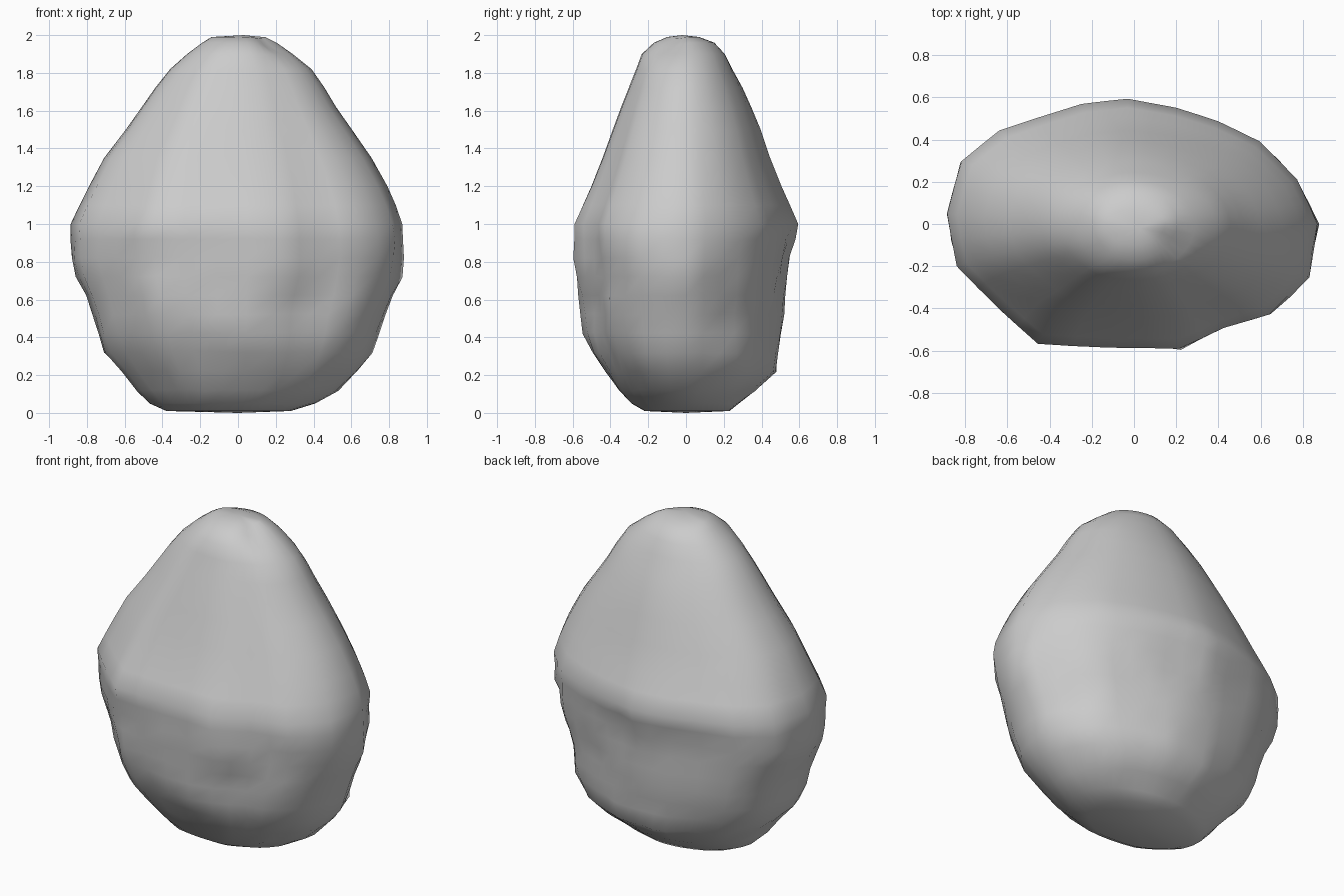
import bpy, bmesh, math, random
from mathutils import Vector

random.seed(4)

# Plan outline at the widest level (x, y), counter-clockwise
outline = [(.88, 0), (.78, .21), (.6, .39), (.4, .485), (.2, .55), (-.03, .595),
           (-.25, .57), (-.64, .445), (-.82, .3), (-.885, .05), (-.84, -.2),
           (-.64, -.4), (-.46, -.575), (-.12, -.585), (.22, -.59), (.43, -.49),
           (.65, -.43), (.83, -.25)]

# Levels: z, left, right, front, back
levels = [(.01, .38, .28, .22, .23), (.05, .47, .41, .29, .28), (.12, .54, .53, .36, .37),
          (.22, .62, .64, .43, .48), (.32, .71, .71, .495, .495), (.42, .745, .755, .545, .51),
          (.52, .78, .785, .56, .525), (.62, .81, .83, .57, .535), (.72, .86, .87, .58, .545),
          (.82, .885, .887, .587, .56), (.92, .887, .884, .592, .578), (1.0, .887, .875, .595, .594),
          (1.1, .84, .84, .55, .55), (1.2, .79, .795, .505, .505), (1.35, .71, .71, .445, .445),
          (1.5, .595, .605, .39, .395), (1.62, .51, .52, .345, .345), (1.72, .44, .46, .305, .30),
          (1.82, .36, .39, .265, .245), (1.9, .27, .29, .235, .205), (1.96, .19, .21, .17, .15),
          (1.99, .14, .15, .10, .07)]

# Weathered dents: centre, radius, depth (negative = bump)
dents = [((-.45, -.56, .8), .13, .04), ((-.3, -.5, .35), .13, .03), ((-.55, -.45, .58), .12, -.015),
         ((.3, -.54, .55), .15, .03), ((.25, -.55, .78), .10, -.015), ((.6, -.4, .75), .12, .025),
         ((.8, .22, .7), .10, .035), ((.68, .22, .45), .12, .035), ((.6, .3, .28), .12, -.03),
         ((.05, .55, .78), .13, .025), ((-.3, .5, .8), .12, .03), ((.35, .48, .55), .13, .025),
         ((-.6, .38, .5), .18, -.015), ((-.3, .4, .25), .12, .02), ((.18, -.1, 1.96), .07, .03)]


def plan_points():
    pts = []
    for i, a in enumerate(outline):
        b = outline[(i + 1) % len(outline)]
        pts += [a, ((a[0] + b[0]) / 2, (a[1] + b[1]) / 2)]
    return pts


# Boulder: lofted rings, rounder towards the ends
bm = bmesh.new()
rings = []
for z, left, right, front, back in levels:
    keep = max(0, 1 - abs(z - .9) / 1.2)
    ring = []
    for x, y in plan_points():
        nx, ny = x / .886, y / .594
        k = keep + (1 - keep) / math.hypot(nx, ny)
        nx, ny = nx * k, ny * k
        ring.append(bm.verts.new((nx * (right if nx > 0 else left),
                                  ny * (back if ny > 0 else front), z)))
    rings.append(ring)
n = len(rings[0])
for a, b in zip(rings, rings[1:]):
    for i in range(n):
        j = (i + 1) % n
        bm.faces.new((a[i], a[j], b[j], b[i]))

# Closed base and crown
for ring, tip_co, flip in ((rings[0], (0, 0, 0), True), (rings[-1], (.03, -.02, 2.0), False)):
    tip = bm.verts.new(tip_co)
    for i in range(n):
        f = [ring[i], ring[(i + 1) % n], tip]
        bm.faces.new(f[::-1] if flip else f)

# Push the dents in along the surface normals, with slight roughness below the shoulder
bm.normal_update()
moves = []
for v in bm.verts:
    d = sum(depth * math.exp(-((v.co - Vector(c)).length / rad) ** 2) for c, rad, depth in dents)
    if .1 < v.co.z < .95:
        d += random.uniform(-.008, .008)
    moves.append((v, v.normal * d))
for v, m in moves:
    v.co -= m

mesh = bpy.data.meshes.new("boulder")
bm.to_mesh(mesh)
bm.free()
for p in mesh.polygons:
    p.use_smooth = True
boulder = bpy.data.objects.new("boulder", mesh)
bpy.context.collection.objects.link(boulder)
